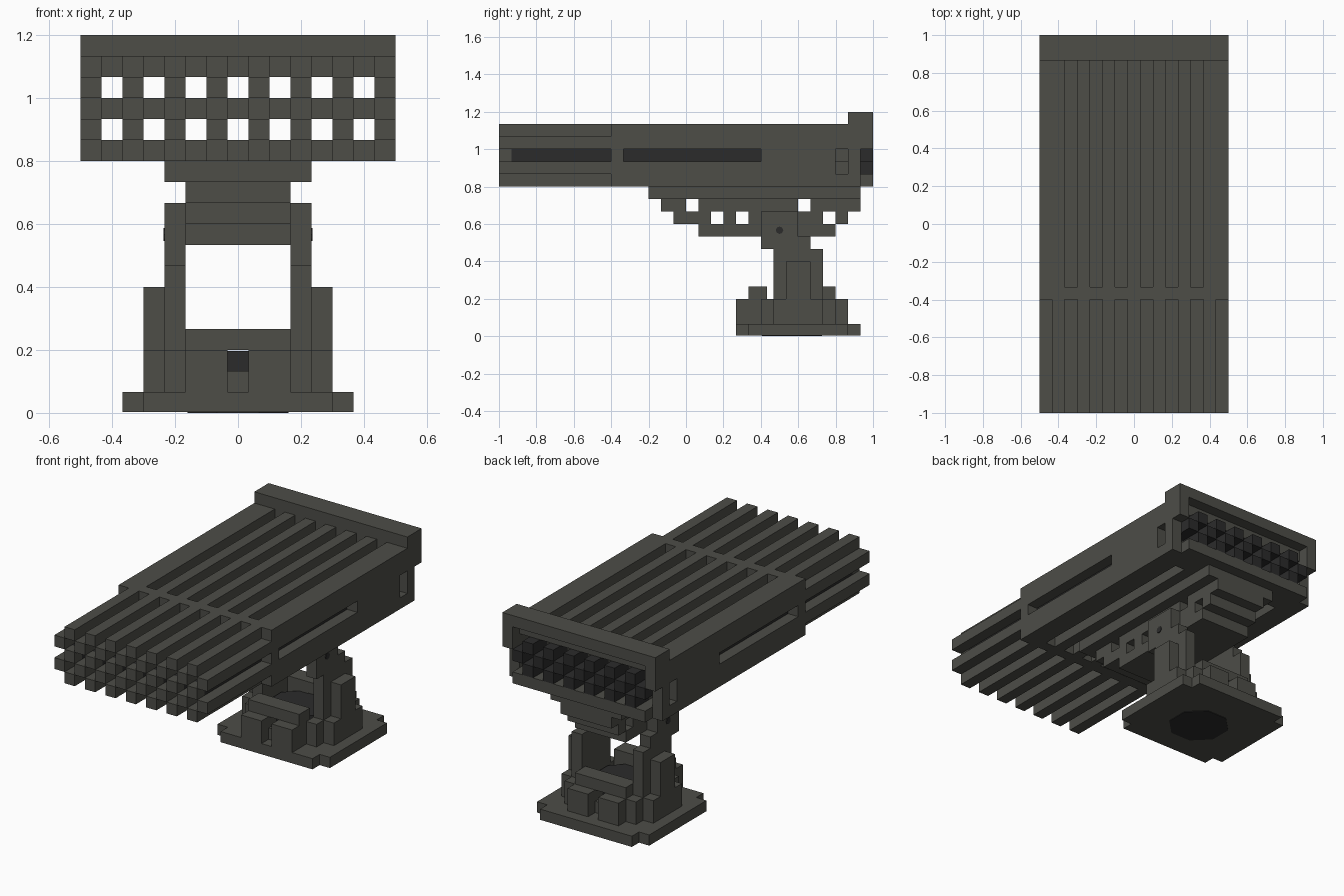
import bpy
import bmesh
import math
from mathutils import Matrix, Vector

cube = bpy.data.objects.get("Cube")
if cube:
    bpy.data.objects.remove(cube)

U = 1 / 15  # one block; boxes below are given in blocks


def material(name, rgb):
    m = bpy.data.materials.new(name)
    m.use_nodes = True
    m.diffuse_color = (*rgb, 1)
    m.node_tree.nodes["Principled BSDF"].inputs["Base Color"].default_value = (*rgb, 1)
    return m


GREY = material("olive grey", (0.075, 0.075, 0.064))
DARK = material("dark grey", (0.024, 0.024, 0.024))


def finish(name, bm, mat):
    mesh = bpy.data.meshes.new(name)
    bm.to_mesh(mesh)
    bm.free()
    mesh.materials.append(mat)
    ob = bpy.data.objects.new(name, mesh)
    bpy.context.collection.objects.link(ob)
    return ob


def part(name, mat, boxes, mirror=False):
    """Boxes are (x0, x1, y0, y1, z0, z1); y is counted from the front end."""
    bm = bmesh.new()
    if mirror:
        boxes = boxes + [(-b[1], -b[0], *b[2:]) for b in boxes]
    for x0, x1, y0, y1, z0, z1 in boxes:
        size = Vector((x1 - x0, y1 - y0, z1 - z0)) * U
        mid = Vector(((x0 + x1) / 2, (y0 + y1) / 2 - 15, (z0 + z1) / 2)) * U
        bmesh.ops.create_cube(bm, size=1, matrix=Matrix.Translation(mid) @ Matrix.Diagonal((*size, 1)))
    return finish(name, bm, mat)


def cylinder(name, mat, radius, depth, matrix, sides):
    bm = bmesh.new()
    bmesh.ops.create_cone(bm, cap_ends=True, segments=sides, radius1=radius * U,
                          radius2=radius * U, depth=depth * U, matrix=matrix)
    return finish(name, bm, mat)


def bars(columns, y0, y1, *rows):
    return [(c - 7.5, c - 6.5, y0, y1, r, r + 1) for c in columns for r in rows]


odd, even, inner_even = range(1, 14, 2), range(0, 15, 2), range(2, 13, 2)

# Launch rails: walls of two rows of open square tubes
part("top_and_bottom_rails", GREY, bars(odd, 0, 28, 12, 16))
part("side_rails", GREY, bars(inner_even, 0, 28, 13, 15) + bars((0, 14), 0, 9, 13, 15))
part("middle_rail_tips", GREY, bars(odd, 0, 1, 14))
part("middle_rails", DARK, bars(odd, 1, 21, 14))
part("middle_rail_backs", GREY, bars(odd, 21, 28, 14))
part("tube_tails", DARK, bars(inner_even, 28, 30, 13, 15) + bars(odd, 28, 30, 14))

# Casing around the rails, with slots and small windows in the side walls
part("front_frame", GREY, bars(inner_even, 9, 10, 12, 13, 14, 15, 16))
part("side_walls", GREY, [
    (6.5, 7.5, 9, 29, 15, 17), (6.5, 7.5, 9, 29, 12, 13),
    (6.5, 7.5, 9, 27, 13, 14), (6.5, 7.5, 28, 29, 13, 15),
    (6.5, 7.5, 9, 10, 14, 15), (6.5, 7.5, 21, 27, 14, 15)], mirror=True)
part("back_frame", GREY, [(-6.5, 6.5, 28, 29, 16, 17), (-6.5, 6.5, 27, 30, 12, 13)])
part("rear_rim", GREY, [(-7.5, 7.5, 28, 30, 17, 18),
                        (-7.5, -6.5, 29, 30, 15, 17), (6.5, 7.5, 29, 30, 15, 17)])

# Stepped cradle under the casing, pierced from side to side
cradle = [(-3.5, 3.5, 12, 29, 11, 12), (-2.5, 2.5, 16, 27, 8, 9)]
for z, spans in ((10, ((13, 15), (16, 24), (25, 29))),
                 (9, ((14, 17), (18, 19), (20, 26), (27, 28)))):
    cradle += [(-2.5, 2.5, a, b, z, z + 1) for a, b in spans]
part("cradle", GREY, cradle)

# Yoke arms with outer buttresses and pivot pins
part("yoke_arms", GREY, [
    (2.5, 3.5, 21, 24, 8, 10), (2.5, 3.5, 21, 25, 7, 8),
    (2.5, 3.5, 22, 26, 3, 7), (2.5, 3.5, 21, 27, 1, 3)], mirror=True)
part("buttresses", GREY, [(3.5, 4.5, 23, 25, 3, 6), (3.5, 4.5, 22, 26, 1, 3)], mirror=True)
for side, name in ((1, "left_pivot_pin"), (-1, "right_pivot_pin")):
    spot = Matrix.Translation(Vector((side * 3.5, 7.5, 8.5)) * U)
    cylinder(name, DARK, 0.3, 0.1, spot @ Matrix.Rotation(math.pi / 2, 4, "Y"), 8)

# Pedestal walls with a doorway front and back, and blocks beside each doorway
walls = []
for y0, y1, b0, b1 in ((20, 21.5, 19, 20), (25.5, 27, 27, 28)):
    walls += [(-2.5, 2.5, y0, y1, 3, 4), (-0.5, 0.5, y0, y1, 1, 2)]
    for x in (-2.5, 0.5):
        walls += [(x, x + 2, y0, y1, 1, 3), (x, x + 2, b0, b1, 1, 3)]
part("pedestal_walls", GREY, walls)

# Dark turning core, showing in the well and underneath
cylinder("turning_core", DARK, 2.6, 2.95,
         Matrix.Translation(Vector((0, 8.5, 1.475)) * U) @ Matrix.Rotation(math.pi / 8, 4, "Z"), 8)

# Base plate with notched corners
part("base_plate", GREY, [(-4.5, 4.5, 19, 29, 0.05, 1), (-5.5, 5.5, 20, 28, 0.05, 1)])
